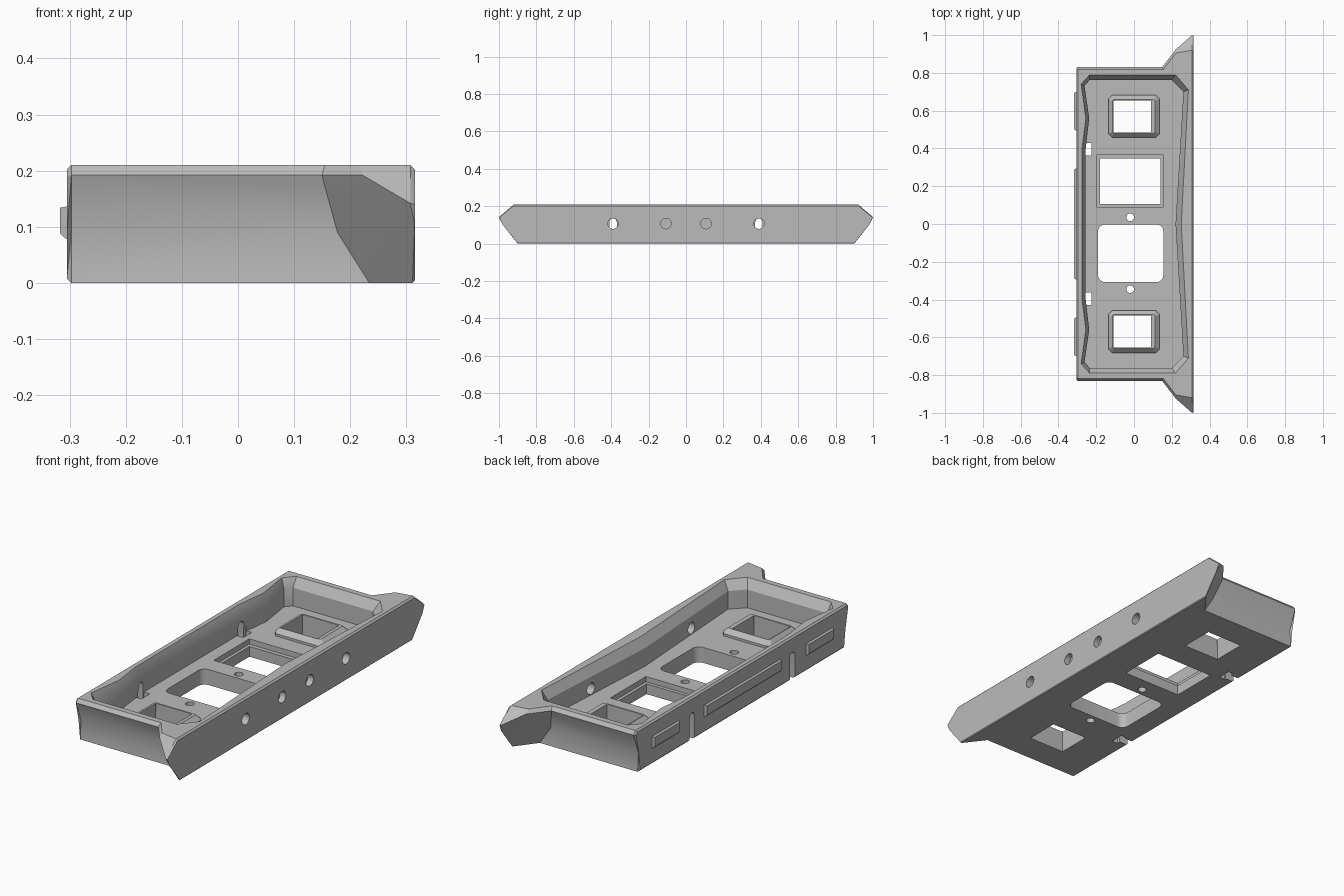
import bpy, bmesh, math

old = bpy.data.objects.get("Cube")
if old:
    bpy.data.objects.remove(old, do_unlink=True)

grey = bpy.data.materials.new("plain grey")
grey.use_nodes = True
grey.diffuse_color = (0.5, 0.5, 0.5, 1)
grey.node_tree.nodes["Principled BSDF"].inputs["Base Color"].default_value = (0.5, 0.5, 0.5, 1)


def finish(name, bm):
    bmesh.ops.recalc_face_normals(bm, faces=bm.faces[:])
    mesh = bpy.data.meshes.new(name)
    bm.to_mesh(mesh)
    bm.free()
    mesh.materials.append(grey)
    ob = bpy.data.objects.new(name, mesh)
    bpy.context.collection.objects.link(ob)
    return ob


def loft(name, rings, closed=False):
    """Skin a list of equal-length point rings; cap the ends or close the loop."""
    bm = bmesh.new()
    vs = [[bm.verts.new(p) for p in ring] for ring in rings]
    n = len(vs[0])
    pairs = list(zip(vs, vs[1:])) + ([(vs[-1], vs[0])] if closed else [])
    for a, b in pairs:
        for i in range(n):
            j = (i + 1) % n
            bm.faces.new((a[i], a[j], b[j], b[i]))
    if not closed:
        bm.faces.new(vs[0])
        bm.faces.new(vs[-1])
    return finish(name, bm)


def level(outline, z):
    return [(x, y, z) for x, y in outline]


def rect(x0, x1, y0, y1):
    return [(x0, y0), (x1, y0), (x1, y1), (x0, y1)]


def rounded(x0, x1, y0, y1, r, steps=6):
    """Rectangle with rounded corners; a single step gives cut corners."""
    pts = []
    for k, (cx, cy) in enumerate(rect(x0 + r, x1 - r, y0 + r, y1 - r)):
        for s in range(steps + 1):
            a = math.pi + (k + s / steps) * math.pi / 2
            pts.append((cx + r * math.cos(a), cy + r * math.sin(a)))
    return pts


def circle(cx, cy, r, n=24):
    return [(cx + r * math.cos(math.tau * i / n), cy + r * math.sin(math.tau * i / n)) for i in range(n)]


def prism(outline, z0=-0.1, z1=0.12):
    return loft("cutter", [level(outline, z0), level(outline, z1)])


def prism_x(outline, x0, x1):
    return loft("cutter", [[(x, y, z) for y, z in outline] for x in (x0, x1)])


def mirror_y(half):
    return half + [(x, -y) for x, y in reversed(half) if y]


def combine(target, other, operation):
    mod = target.modifiers.new("join", 'BOOLEAN')
    mod.operation = operation
    mod.solver = 'EXACT'
    mod.object = other
    bpy.context.view_layer.objects.active = target
    bpy.ops.object.modifier_apply(modifier=mod.name)
    bpy.data.objects.remove(other, do_unlink=True)


FLOOR = 0.076
TOP = 0.21

# Tray body: creased end profile swept across the width, rear edges bevelled
ends = [(0.80, 0), (0.793, 0.09), (0.832, 0.192), (0.818, TOP)]
section = ends + [(-y, z) for y, z in reversed(ends)]
bm = bmesh.new()
sides = [[bm.verts.new((x, y, z)) for y, z in section] for x in (-0.305, 0.29)]
for i in range(len(section)):
    j = (i + 1) % len(section)
    bm.faces.new((sides[0][i], sides[0][j], sides[1][j], sides[1][i]))
for s in sides:
    bm.faces.new(s)
rim = [e for e in bm.edges if all(v.co.x < -0.3 for v in e.verts)]
bmesh.ops.bevel(bm, geom=rim, offset=0.008, segments=1, affect='EDGES')
tray = finish("tray", bm)

# Long face plate with swept wings at both ends
bm = bmesh.new()
for s in (1, -1):
    for x, y, z in [(0.08, 0.722, TOP), (0.222, 0.905, TOP), (0.307, 0.92, TOP), (0.315, 0.922, 0.202),
                    (0.08, 0.742, 0.192), (0.222, 0.925, 0.192),
                    (0.307, 1.0, 0.142), (0.315, 0.997, 0.14), (0.315, 0.983, 0.105),
                    (0.19, 0.743, 0), (0.311, 0.9, 0), (0.315, 0.902, 0.004)]:
        bm.verts.new((x, s * y, z))
hull = bmesh.ops.convex_hull(bm, input=bm.verts[:])
inside = {v for v in hull["geom_interior"] if isinstance(v, bmesh.types.BMVert)}
bmesh.ops.delete(bm, geom=list(inside), context='VERTS')
bmesh.ops.dissolve_limit(bm, angle_limit=0.01, verts=bm.verts[:], edges=bm.edges[:])
combine(tray, finish("plate", bm), 'UNION')

# Faceted cavity with a chamfered lip
lip = mirror_y([(-0.275, 0.40), (-0.255, 0.56), (-0.28, 0.74), (-0.235, 0.79),
                (0.22, 0.79), (0.288, 0.71), (0.25, 0)])
wall = mirror_y([(-0.258, 0.38), (-0.237, 0.56), (-0.262, 0.73), (-0.235, 0.762),
                 (0.20, 0.762), (0.262, 0.70), (0.22, 0)])
combine(tray, loft("cutter", [level(wall, FLOOR), level(wall, 0.165), level(lip, TOP), level(lip, 0.26)]),
        'DIFFERENCE')

# Floor openings
cuts = [prism(rect(-0.195, 0.155, 0.09, 0.366), 0.05),
        prism(rect(-0.18, 0.14, 0.107, 0.346)),
        prism(rounded(-0.19, 0.155, -0.307, -0.003, 0.035))]
cuts += [prism(circle(-0.02, y, 0.02)) for y in (0.035, -0.345)]
cuts += [prism(rect(-0.108, 0.09, y - 0.085, y + 0.085)) for y in (0.57, -0.57)]

# Plate holes, and arched slots through the rear wall
for s in (1, -1):
    cuts.append(prism_x(circle(s * 0.39, 0.107, 0.028), 0.15, 0.4))
    cuts.append(prism_x(circle(s * 0.107, 0.107, 0.028), 0.285, 0.4))
    arch = [(-0.02, -0.05), (0.02, -0.05)]
    arch += [(0.02 * math.cos(math.pi * i / 8), 0.115 + 0.02 * math.sin(math.pi * i / 8)) for i in range(9)]
    cuts.append(prism_x([(y + s * 0.39, z) for y, z in arch], -0.4, -0.23))
    cuts.append(prism(rect(-0.256, -0.225, s * 0.395 - 0.033, s * 0.395 + 0.033), z1=0.1))
for c in cuts:
    combine(tray, c, 'DIFFERENCE')

# Raised collars around the two end openings
for label, y in (("back", 0.57), ("front", -0.57)):
    outer = rounded(-0.135, 0.135, y - 0.112, y + 0.112, 0.02, 1)
    crest = rounded(-0.115, 0.11, y - 0.09, y + 0.09, 0.008, 1)
    inner = rounded(-0.108, 0.09, y - 0.085, y + 0.085, 0.001, 1)
    loft(label + "_collar", [level(outer, FLOOR - 0.005), level(outer, FLOOR + 0.012),
                             level(crest, FLOOR + 0.034), level(inner, FLOOR + 0.032),
                             level(inner, FLOOR - 0.005)], closed=True)

# Raised bars on the rear wall
for label, y0, y1 in (("back", 0.495, 0.7), ("middle", -0.295, 0.295), ("front", -0.7, -0.495)):
    base = [(-0.3, y0, 0.078), (-0.3, y1, 0.078), (-0.3, y1, 0.136), (-0.3, y0, 0.136)]
    foot = [(-0.306, y, z) for x, y, z in base]
    face = [(-0.317, y0 + 0.006, 0.088), (-0.317, y1 - 0.006, 0.088),
            (-0.317, y1 - 0.006, 0.134), (-0.317, y0 + 0.006, 0.134)]
    loft(label + "_bar", [base, foot, face])

# Smooth the creased ends while keeping edges crisp
bpy.ops.object.select_all(action='DESELECT')
tray.select_set(True)
bpy.context.view_layer.objects.active = tray
bpy.ops.object.shade_smooth_by_angle(angle=math.radians(29))
